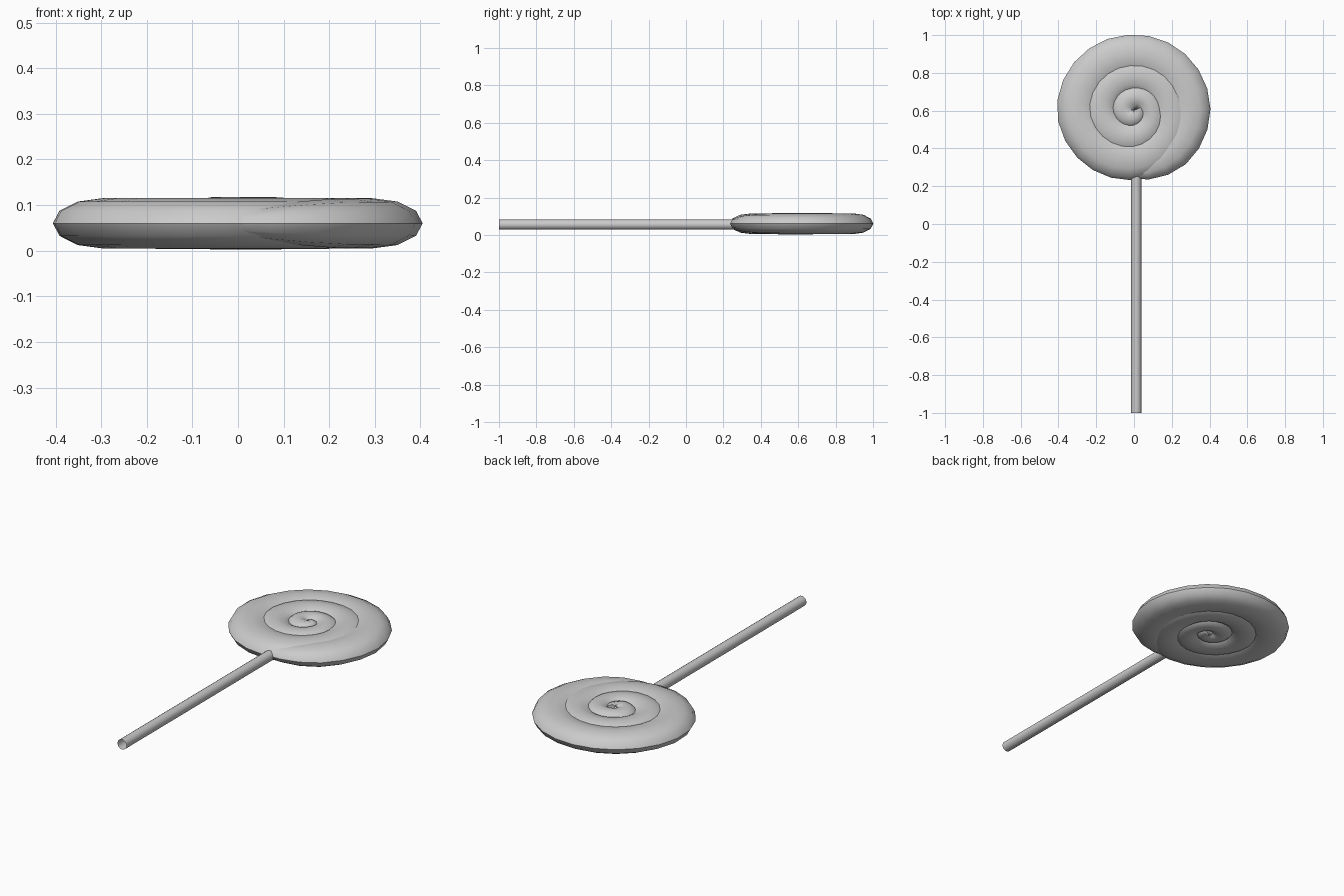
import bpy, bmesh, math

if "Cube" in bpy.data.objects:
    bpy.data.objects.remove(bpy.data.objects["Cube"])

CENTRE_Y, CENTRE_Z = 0.605, 0.06


def finish(name, bm, angle):
    bmesh.ops.recalc_face_normals(bm, faces=bm.faces)
    mesh = bpy.data.meshes.new(name)
    bm.to_mesh(mesh)
    bm.free()
    obj = bpy.data.objects.new(name, mesh)
    bpy.context.collection.objects.link(obj)
    bpy.ops.object.select_all(action='DESELECT')
    obj.select_set(True)
    bpy.context.view_layer.objects.active = obj
    bpy.ops.object.shade_smooth_by_angle(angle=math.radians(angle))
    return obj


def skin(bm, rings):
    for a, b in zip(rings, rings[1:]):
        for i in range(len(a)):
            j = (i + 1) % len(a)
            bm.faces.new((a[i], a[j], b[j], b[i]))


def sample(table, u):
    for (u0, *a), (u1, *b) in zip(table, table[1:]):
        if u <= u1:
            t = (u - u0) / (u1 - u0)
            return [p + (q - p) * t for p, q in zip(a, b)]
    return table[-1][1:]


# Candy: flattened rope wound inward from the tail at the stick
# (turns, outer radius, half width, half height)
winding = [
    (-0.01, 0.365, 0.05, 0.028), (0.06, 0.385, 0.085, 0.046),
    (0.12, 0.398, 0.105, 0.053), (0.25, 0.405, 0.11, 0.055),
    (0.5, 0.397, 0.105, 0.055), (0.75, 0.41, 0.11, 0.055),
    (1.0, 0.372, 0.115, 0.055), (1.25, 0.295, 0.10, 0.056),
    (1.5, 0.275, 0.095, 0.056), (1.75, 0.275, 0.095, 0.056),
    (2.0, 0.235, 0.09, 0.056), (2.25, 0.165, 0.075, 0.057),
    (2.5, 0.135, 0.07, 0.058), (2.75, 0.13, 0.07, 0.057),
    (3.0, 0.10, 0.06, 0.055), (3.3, 0.055, 0.045, 0.052),
]
bm = bmesh.new()
rings = []
STEPS, SIDES = 76, 12
for s in range(STEPS + 1):
    u = -0.01 + 3.31 * s / STEPS
    outer, a, b = sample(winding, u)
    ang = -math.pi / 2 + u * math.tau
    ring = []
    for k in range(SIDES):
        t = k * math.tau / SIDES
        r = outer - a + a * math.cos(t)
        ring.append(bm.verts.new((r * math.cos(ang),
                                  CENTRE_Y + r * math.sin(ang),
                                  CENTRE_Z + b * math.sin(t))))
    rings.append(ring)
skin(bm, rings)
bm.faces.new(rings[0])
bm.faces.new(rings[-1])
finish("candy_swirl", bm, 50)

# Stick: thin open-ended tube running into the candy
bm = bmesh.new()
rings = [[bm.verts.new((0.012 + 0.027 * math.cos(k * math.tau / 16), y,
                        0.055 + 0.027 * math.sin(k * math.tau / 16)))
          for k in range(16)] for y in (-1.0, 0.3)]
skin(bm, rings)
finish("stick", bm, 40)
